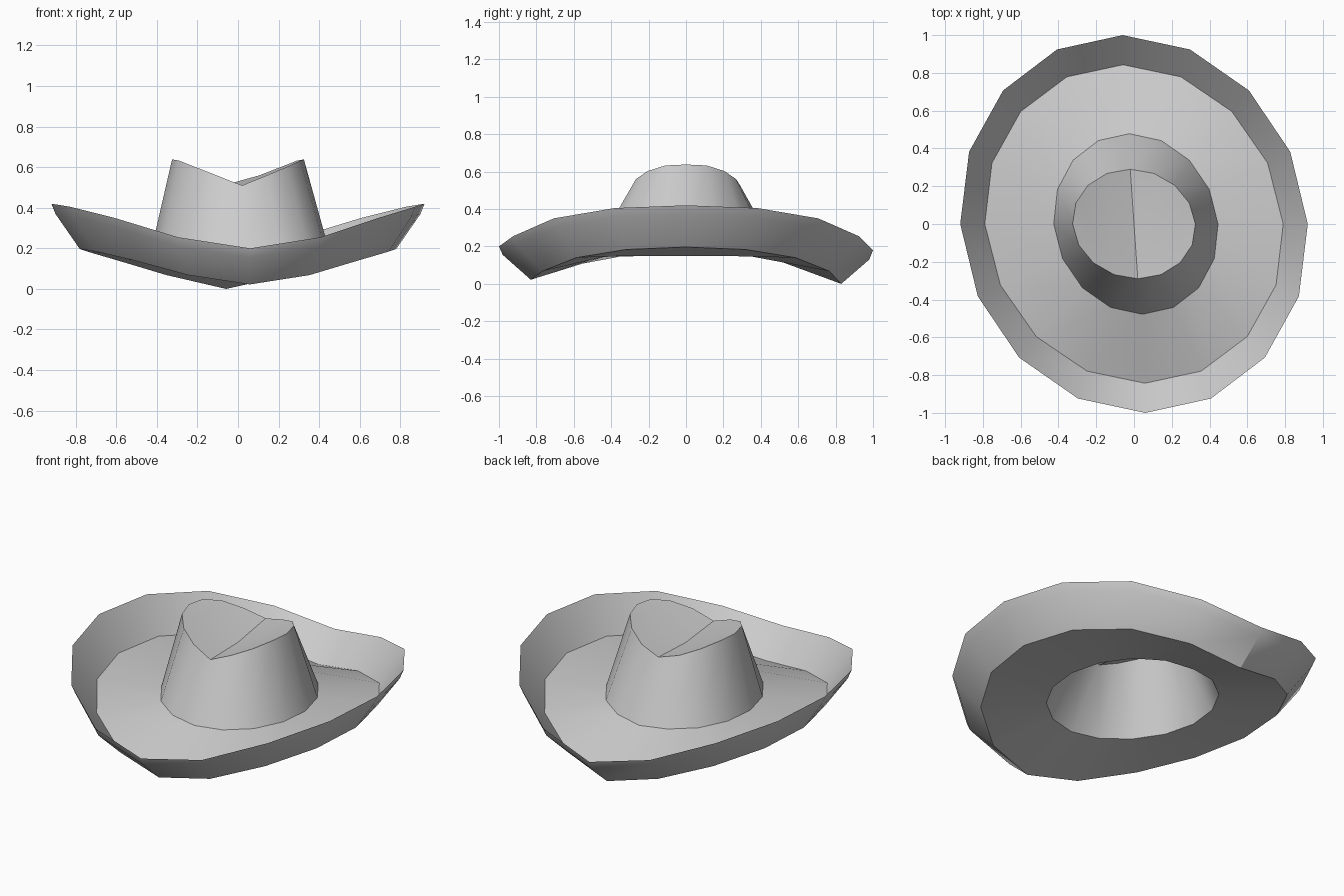
import bpy, bmesh
from math import sin, cos, pi

if "Cube" in bpy.data.objects:
    bpy.data.objects.remove(bpy.data.objects["Cube"])

N = 16


def ring(bm, rx, ry, shear, zs, z_back, x0=0.0):
    """Skewed oval ring; zs runs front -> side over a quarter turn, then mirrors."""
    verts = []
    for i in range(N):
        t = 2 * pi * i / N              # i = 0 is the front (-y)
        j = min(i % 8, 8 - i % 8)       # 0..4 distance from front/back line
        z = z_back if i == 8 else zs[j]
        x = x0 + rx * sin(t) + shear * cos(t)
        verts.append(bm.verts.new((x, -ry * cos(t), z)))
    return verts


def bridge(bm, a, b, flip=False):
    for i in range(N):
        k = (i + 1) % N
        f = bm.faces.new((a[i], a[k], b[k], b[i]))
        if flip:
            f.normal_flip()


def creased_top(bm, top, sag, flip=False):
    """Close a ring with two folded halves that dip along the middle."""
    mids = {}
    for i in range(-3, 4):
        a, b = top[i % N], top[(8 - i) % N]
        co = (a.co + b.co) / 2
        co.z -= sag * (1 - abs(i) / 4)
        mids[i] = bm.verts.new(co)
    for s in (1, -1):
        t = lambda k: top[(s * k) % N]
        quads = []
        for i in range(3):
            m0, m1 = mids[s * i], mids[s * (i + 1)]
            quads += [(t(i), t(i + 1), m1, m0), (m0, m1, t(7 - i), t(8 - i))]
        quads += [(t(3), t(4), mids[s * 3]), (mids[s * 3], t(4), t(5))]
        for q in quads:
            f = bm.faces.new(q)
            if (s < 0) != flip:
                f.normal_flip()


def finish(bm, name):
    mesh = bpy.data.meshes.new(name)
    bm.to_mesh(mesh)
    bm.free()
    ob = bpy.data.objects.new(name, mesh)
    bpy.context.collection.objects.link(ob)
    bpy.ops.object.select_all(action='DESELECT')
    ob.select_set(True)
    bpy.context.view_layer.objects.active = ob
    bpy.ops.object.shade_smooth_by_angle(angle=0.6)


# seams shared by crown and brim, on the upper and lower skin
BASE_UP = (0.435, 0.478, 0.035, (0.195, 0.198, 0.202, 0.205, 0.205), 0.19, 0.01)
BASE_LOW = (0.43, 0.475, 0.035, (0.14, 0.144, 0.149, 0.15, 0.15), 0.135, 0.01)

# brim: saddle-shaped disc with an upturned edge, skinned above and below
bm = bmesh.new()
rings = [
    ring(bm, *BASE_UP),
    ring(bm, 0.79, 0.843, 0.058, (0.05, 0.096, 0.165, 0.21, 0.222), 0.028),
    ring(bm, 0.92, 1.00, 0.06, (0.20, 0.255, 0.35, 0.405, 0.42), 0.18),
    ring(bm, 0.90, 0.98, 0.06, (0.155, 0.208, 0.302, 0.355, 0.37), 0.13),
    ring(bm, 0.78, 0.83, 0.058, (0.022, 0.068, 0.14, 0.184, 0.197), 0.0),
    ring(bm, *BASE_LOW),
]
for a, b in zip(rings, rings[1:]):
    bridge(bm, b, a)
finish(bm, "brim")

# crown: tapered outer wall with a creased top, and the lining inside it
bm = bmesh.new()
top = ring(bm, 0.325, 0.29, 0.02, (0.51, 0.56, 0.603, 0.633, 0.638), 0.525)
bridge(bm, ring(bm, *BASE_UP), top)
creased_top(bm, top, 0.02)
lining = ring(bm, 0.30, 0.268, 0.02, (0.475, 0.52, 0.56, 0.585, 0.59), 0.485)
bridge(bm, ring(bm, *BASE_LOW), lining, flip=True)
creased_top(bm, lining, 0.03, flip=True)
finish(bm, "crown")
